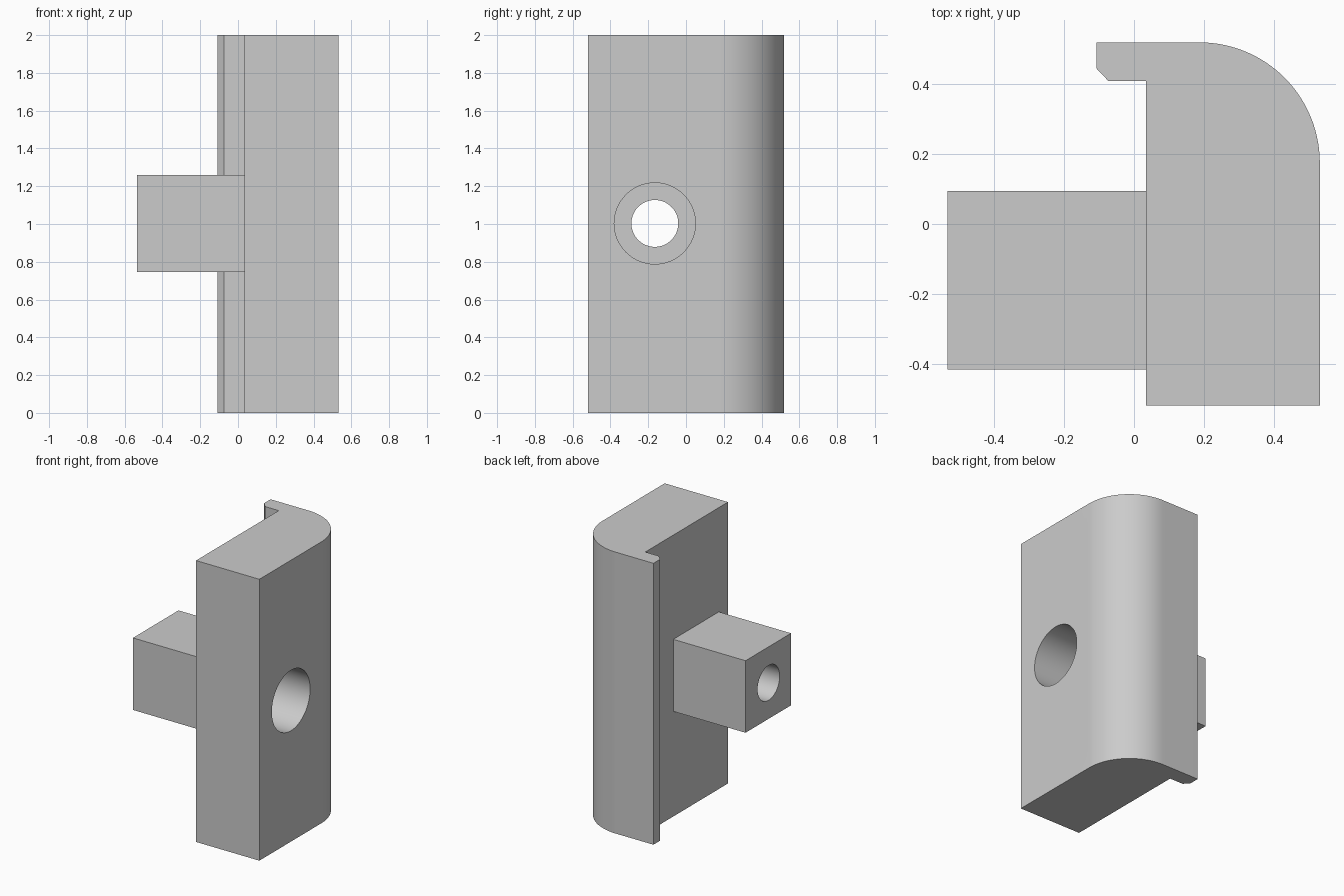
import bpy
import bmesh
import math
from mathutils import Matrix

if "Cube" in bpy.data.objects:
    bpy.data.objects.remove(bpy.data.objects["Cube"], do_unlink=True)

# Single plain grey
grey = bpy.data.materials.new("light grey")
grey.use_nodes = True
colour = (0.6, 0.6, 0.6, 1)
grey.diffuse_color = colour
grey.node_tree.nodes["Principled BSDF"].inputs["Base Color"].default_value = colour

HOLE_Y, HOLE_Z = -0.165, 1.003


def make_object(name, bm):
    bmesh.ops.recalc_face_normals(bm, faces=bm.faces)
    mesh = bpy.data.meshes.new(name)
    bm.to_mesh(mesh)
    bm.free()
    mesh.materials.append(grey)
    obj = bpy.data.objects.new(name, mesh)
    bpy.context.collection.objects.link(obj)
    return obj


def prism(name, outline, z0, z1):
    bm = bmesh.new()
    base = bm.faces.new([bm.verts.new((x, y, z0)) for x, y in outline])
    top = bmesh.ops.extrude_face_region(bm, geom=[base])["geom"]
    verts = [v for v in top if isinstance(v, bmesh.types.BMVert)]
    bmesh.ops.translate(bm, verts=verts, vec=(0, 0, z1 - z0))
    return make_object(name, bm)


def bore(name, radius, x0, x1):
    bm = bmesh.new()
    place = Matrix.Translation(((x0 + x1) / 2, HOLE_Y, HOLE_Z)) @ Matrix.Rotation(math.pi / 2, 4, "Y")
    bmesh.ops.create_cone(bm, cap_ends=True, segments=64, radius1=radius,
                          radius2=radius, depth=x1 - x0, matrix=place)
    return make_object(name, bm)


def combine(target, tool, operation):
    mod = target.modifiers.new(tool.name, "BOOLEAN")
    mod.operation = operation
    mod.solver = "EXACT"
    mod.object = tool
    bpy.context.view_layer.objects.active = target
    bpy.ops.object.modifier_apply(modifier=mod.name)
    bpy.data.objects.remove(tool, do_unlink=True)


# Upright body: rounded back corner and a chamfered lip
R = 0.345
RIGHT, BACK, FRONT, INNER = 0.532, 0.52, -0.52, 0.034
arc = [(RIGHT - R + R * math.cos(a), BACK - R + R * math.sin(a))
       for a in (math.pi / 2 * i / 32 for i in range(33))]
lip = [(-0.108, BACK), (-0.108, 0.446), (-0.073, 0.409), (INNER, 0.409)]
body = prism("bracket_body", [(INNER, FRONT), (RIGHT, FRONT)] + arc + lip, 0, 2)

# Square boss on the inner side
block = [(-0.534, -0.417), (0.1, -0.417), (0.1, 0.094), (-0.534, 0.094)]
combine(body, prism("square_boss", block, 0.747, 1.259), "UNION")

# Through hole with a wide counterbore from the outer side
combine(body, bore("through_hole", 0.124, -0.7, 0.7), "DIFFERENCE")
combine(body, bore("counterbore", 0.215, INNER, 0.7), "DIFFERENCE")

# Smooth curved walls, sharp edges kept
bpy.ops.object.select_all(action="DESELECT")
body.select_set(True)
bpy.context.view_layer.objects.active = body
bpy.ops.object.shade_smooth_by_angle(angle=math.radians(30))
